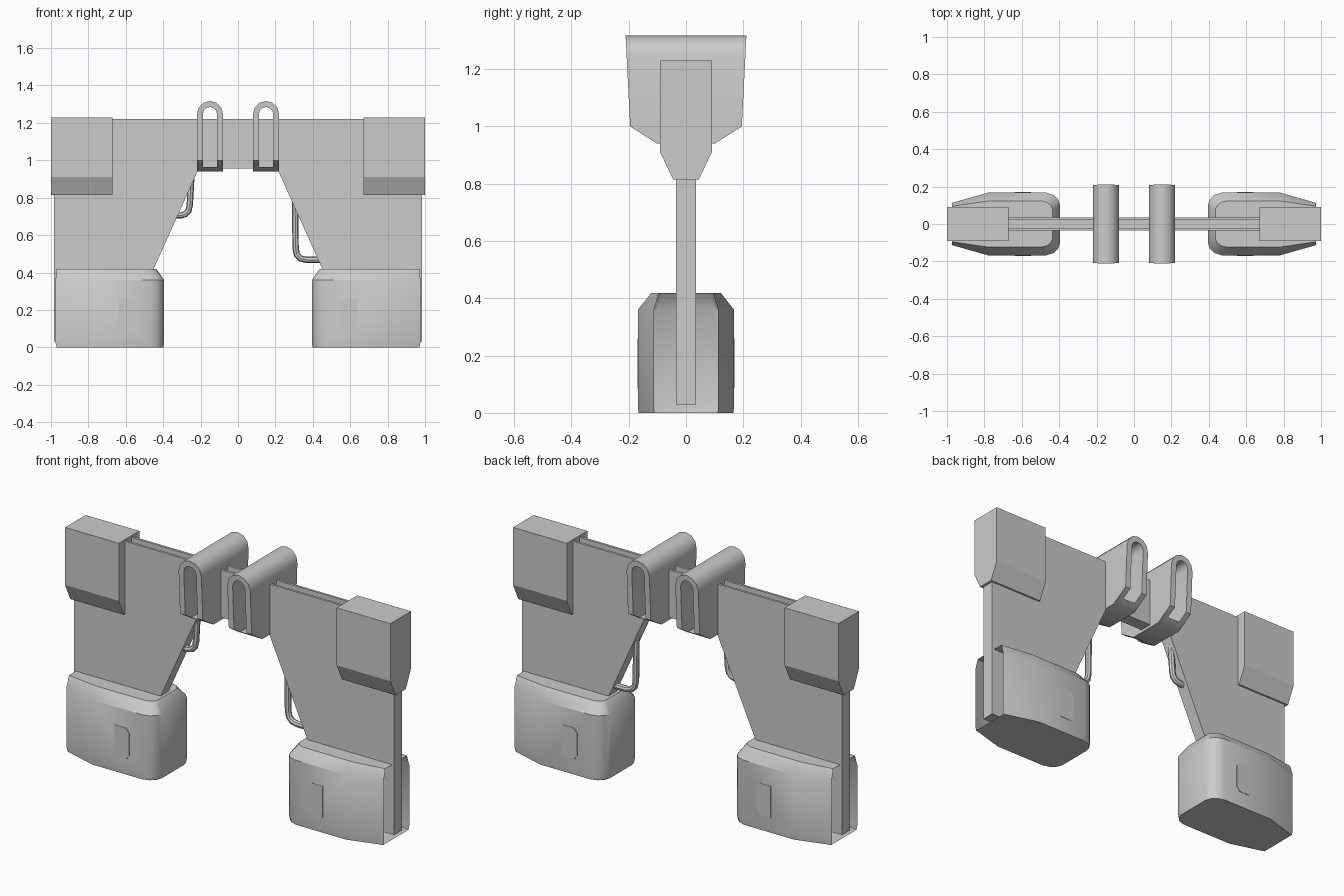
import bpy, bmesh, math
from mathutils import Vector

old = bpy.data.objects.get("Cube")
if old:
    bpy.data.objects.remove(old, do_unlink=True)

grey = bpy.data.materials.new("plain grey")
grey.use_nodes = True
grey.diffuse_color = (0.6, 0.6, 0.6, 1)
grey.node_tree.nodes["Principled BSDF"].inputs["Base Color"].default_value = (0.6, 0.6, 0.6, 1)


def finish(name, bm, smooth=False, fix=True):
    if fix:
        bmesh.ops.recalc_face_normals(bm, faces=bm.faces)
    mesh = bpy.data.meshes.new(name)
    bm.to_mesh(mesh)
    bm.free()
    mesh.materials.append(grey)
    ob = bpy.data.objects.new(name, mesh)
    bpy.context.collection.objects.link(ob)
    if smooth:
        bpy.ops.object.select_all(action='DESELECT')
        ob.select_set(True)
        bpy.context.view_layer.objects.active = ob
        bpy.ops.object.shade_smooth_by_angle(angle=math.radians(35))
    return ob


def prism(name, points, offset):
    """Closed prism from a planar outline and an extrusion vector."""
    bm = bmesh.new()
    face = bm.faces.new([bm.verts.new(p) for p in points])
    out = bmesh.ops.extrude_face_region(bm, geom=[face])
    verts = [g for g in out["geom"] if isinstance(g, bmesh.types.BMVert)]
    bmesh.ops.translate(bm, verts=verts, vec=offset)
    return finish(name, bm)


def bridge_rings(bm, a, b):
    for i in range(len(a)):
        j = (i + 1) % len(a)
        bm.faces.new((a[i], a[j], b[j], b[i]))


# Arched main frame: two skins and a lower core leave a groove along the top
def frame(name, top, y0, y1):
    half = [(0.985, top), (0.985, 0.03), (0.46, 0.03), (0.455, 0.41), (0.21, 0.955)]
    outline = half + [(-x, z) for x, z in reversed(half)]
    prism(name, [(x, y0, z) for x, z in outline], (0, y1 - y0, 0))


frame("frame_front_skin", 1.22, -0.035, -0.022)
frame("frame_back_skin", 1.22, 0.022, 0.035)
frame("frame_core", 1.15, -0.022, 0.022)


# Corner caps with tapered lower edges
def corner_cap(side, s):
    half = [(0.09, 1.23), (0.09, 0.91), (0.045, 0.815)]
    outline = half + [(-y, z) for y, z in reversed(half)]
    prism(side + "_corner_cap", [(s * 0.67, y, z) for y, z in outline], (s * 0.33, 0, 0))


# Foot pods: chamfered shells, open at the outer end where the frame enters
def foot_pod(side, s):
    plan = [(0.975, 0.112), (0.78, 0.168), (0.47, 0.168), (0.43, 0.155),
            (0.405, 0.13), (0.395, 0.1)]
    plan += [(x, -y) for x, y in reversed(plan)]
    top = [(0.972, 0.095), (0.79, 0.122), (0.49, 0.122), (0.465, 0.116),
           (0.445, 0.1), (0.435, 0.08)]
    top += [(x, -y) for x, y in reversed(top)]
    bm = bmesh.new()

    def ring(pts, z, k=1.0):
        return [bm.verts.new((s * (0.68 + (x - 0.68) * k), y * k, z)) for x, y in pts]

    rings = [ring(plan, 0, 0.985), ring(plan, 0.025), ring(plan, 0.36), ring(top, 0.418)]
    for a, b in zip(rings, rings[1:]):
        bridge_rings(bm, a, b)
    bm.faces.new(rings[0])
    bm.faces.new(rings[-1])
    bmesh.ops.recalc_face_normals(bm, faces=bm.faces)
    bm.normal_update()
    ends = [f for f in bm.faces if f.normal.x * s > 0.9]
    bmesh.ops.delete(bm, geom=ends, context='FACES')
    finish(side + "_foot_pod", bm, smooth=True, fix=False)

    # Faint raised panels on both broad faces of the pod
    for where, d in (("front", -1), ("back", 1)):
        panel = [(0.55, 0.11), (0.57, 0.085), (0.64, 0.085), (0.64, 0.26),
                 (0.57, 0.26), (0.55, 0.235)]
        prism(side + "_pod_" + where + "_panel",
              [(s * x, d * 0.167, z) for x, z in panel], (0, d * 0.003, 0))


# Strap loops wrapped over the bridge, with flared, undercut ends
def strap_loop(side, s):
    def outline(w, low, high):
        spring = high - w
        arc = [(w * math.cos(math.pi * i / 6), spring + w * math.sin(math.pi * i / 6))
               for i in range(7)]
        mid = 1.0
        return [(w, low), (w, mid)] + arc + [(-w, mid), (-w, low)]

    def depth(z):
        return 0.195 + (z - 1) * 0.05 if z >= 1 else 0.1 + (z - 0.94) / 0.06 * 0.095

    bm = bmesh.new()
    rings = {}
    for part, pts in (("out", outline(0.07, 0.94, 1.317)), ("in", outline(0.038, 0.965, 1.285))):
        for d in (-1, 1):
            rings[part, d] = [bm.verts.new((s * 0.15 + x, d * depth(z), z)) for x, z in pts]
    bridge_rings(bm, rings["out", -1], rings["out", 1])
    bridge_rings(bm, rings["in", -1], rings["in", 1])
    for d in (-1, 1):
        bridge_rings(bm, rings["out", d], rings["in", d])
    finish(side + "_strap_loop", bm, smooth=True)


for side, s in (("left", 1), ("right", -1)):
    corner_cap(side, s)
    foot_pod(side, s)
    strap_loop(side, s)


# Bent cables beside the inner edges of the legs
def cable(name, pts, radius=0.017, sides=8):
    path = [Vector((x, 0, z)) for x, z in pts]
    bm = bmesh.new()
    rings = []
    for i, p in enumerate(path):
        t = (path[min(i + 1, len(path) - 1)] - path[max(i - 1, 0)]).normalized()
        n = Vector((t.z, 0, -t.x))
        rings.append([bm.verts.new(p + radius * (n * math.cos(a) + Vector((0, 1, 0)) * math.sin(a)))
                      for a in (2 * math.pi * k / sides for k in range(sides))])
    for a, b in zip(rings, rings[1:]):
        bridge_rings(bm, a, b)
    bm.faces.new(rings[0])
    bm.faces.new(rings[-1])
    finish(name, bm, smooth=True)


cable("left_cable", [(0.305, 0.79), (0.308, 0.53), (0.315, 0.495), (0.335, 0.475),
                     (0.365, 0.468), (0.45, 0.468)])
cable("right_cable", [(-0.25, 0.9), (-0.258, 0.76), (-0.265, 0.73), (-0.282, 0.712),
                      (-0.305, 0.705), (-0.36, 0.705)])
